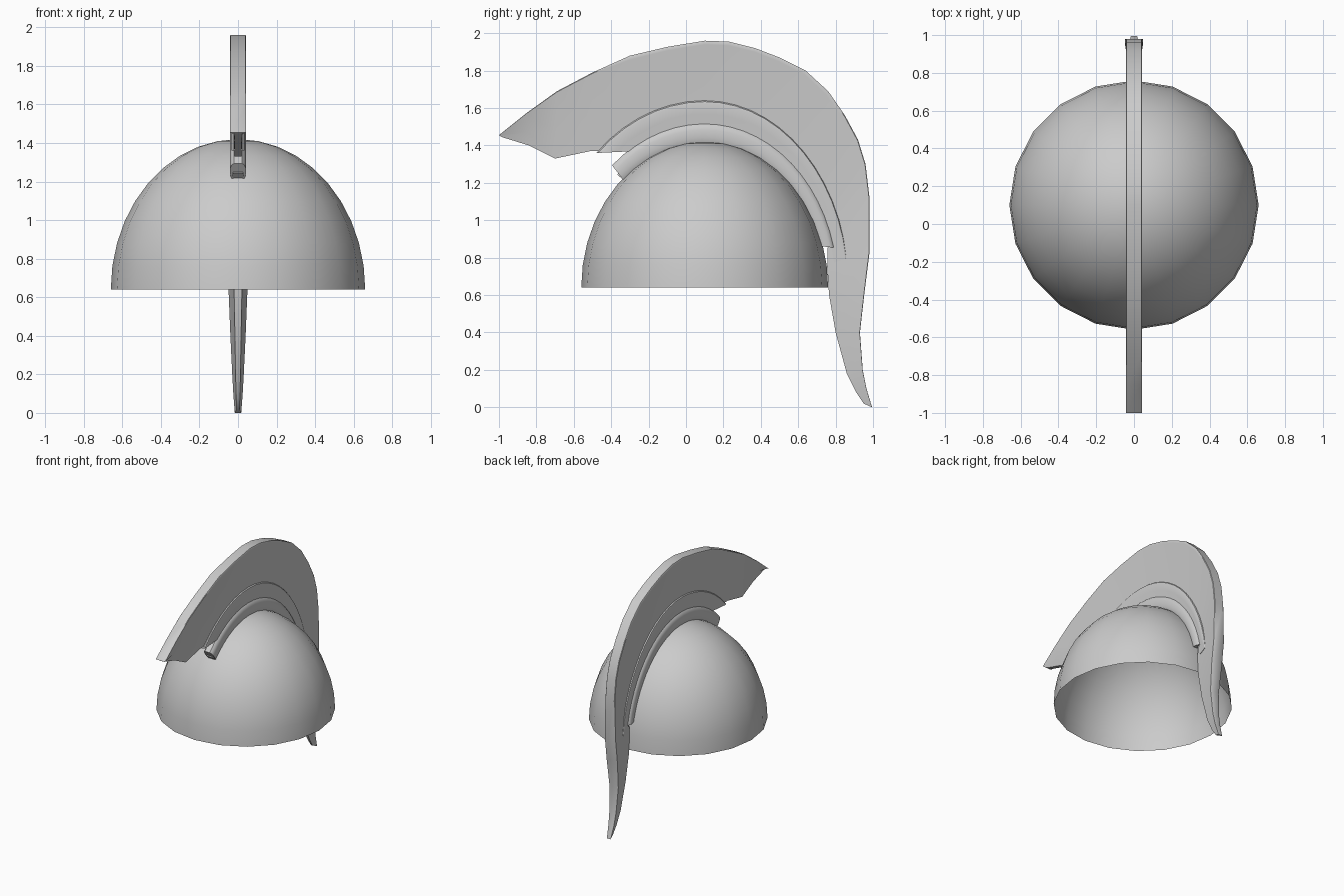
import bpy, bmesh
from math import radians, sin, cos, pi

if "Cube" in bpy.data.objects:
    bpy.data.objects.remove(bpy.data.objects["Cube"])

CY, CZ = 0.1, 0.64   # centre of the dome rim


def finish(name, bm, angle=35, fix=True):
    if fix:
        bmesh.ops.recalc_face_normals(bm, faces=bm.faces)
    me = bpy.data.meshes.new(name)
    bm.to_mesh(me)
    bm.free()
    ob = bpy.data.objects.new(name, me)
    bpy.context.collection.objects.link(ob)
    bpy.ops.object.select_all(action='DESELECT')
    bpy.context.view_layer.objects.active = ob
    ob.select_set(True)
    bpy.ops.object.shade_smooth_by_angle(angle=radians(angle))
    return ob


def loft(name, stations, section):
    """Sweep a mirrored section: stations = (outer, inner, width), section = (fraction inward, half width)."""
    bm = bmesh.new()
    rings = []
    for (y0, z0), (y1, z1), w in stations:
        side = [(h * w, y0 + (y1 - y0) * t, z0 + (z1 - z0) * t) for t, h in section]
        ring = side + [(-x, y, z) for x, y, z in reversed(side)]
        rings.append([bm.verts.new(p) for p in ring])
    n = len(rings[0])
    for a, b in zip(rings, rings[1:]):
        for i in range(n):
            j = (i + 1) % n
            bm.faces.new((a[i], a[j], b[j], b[i]))
    bm.faces.new(rings[0])
    bm.faces.new(rings[-1])
    return finish(name, bm)


def arc(a_back, a_front, b, start, end, n=20):
    pts = []
    for i in range(n + 1):
        t = radians(start + (end - start) * i / n)
        a = a_back if cos(t) > 0 else a_front
        pts.append((CY + a * cos(t), CZ + b * sin(t)))
    return pts


# open dome shell
bm = bmesh.new()
rows, sides = 10, 20
prev = None
for r in range(rows):
    t = r / rows * pi / 2
    ring = [bm.verts.new((0.66 * cos(t) * cos(2 * pi * i / sides),
                          CY + 0.66 * cos(t) * sin(2 * pi * i / sides),
                          CZ + 0.78 * sin(t))) for i in range(sides)]
    if prev:
        for i in range(sides):
            j = (i + 1) % sides
            bm.faces.new((prev[i], prev[j], ring[j], ring[i]))
    prev = ring
top = bm.verts.new((0, CY, CZ + 0.78))
for i in range(sides):
    bm.faces.new((prev[i], prev[(i + 1) % sides], top))
finish("helmet_dome", bm, fix=False)

# tall plume with hanging tail: outer edge, inner edge
plume = [
    (-1, 1.455, -.985, 1.445), (-.85, 1.575, -.84, 1.40), (-.69, 1.69, -.70, 1.33),
    (-.5, 1.79, -.51, 1.37), (-.3, 1.88, -.33, 1.37), (-.1, 1.927, -.12, 1.48),
    (.1, 1.96, .1, 1.51), (.23, 1.955, .2, 1.5), (.37, 1.92, .3, 1.47),
    (.5, 1.87, .4, 1.42), (.64, 1.80, .48, 1.36), (.76, 1.69, .56, 1.28),
    (.85, 1.56, .63, 1.2), (.92, 1.43, .68, 1.12), (.96, 1.3, .73, 1.03),
    (.98, 1.13, .76, .93), (.98, .82, .755, .75), (.955, .62, .765, .6),
    (.93, .4, .80, .4), (.945, .2, .86, .18), (.965, .1, .91, .08), (.995, 0, .95, .02)]


def plume_width(z):
    return 1.0 if z > 1 else 0.4 + 0.75 * min(1, z / 0.6) ** 0.8


loft("crest_plume", [((a, b), (c, d), plume_width(b)) for a, b, c, d in plume],
     [(0, .039), (.012, .042), (.045, .041), (.6, .026), (1, .017)])

# raised band at the foot of the plume
outer = arc(.77, .835, 1.0, 9, 134)
inner = arc(.70, .72, .86, 9, 122)
loft("crest_band", [(o, i, 1) for o, i in zip(outer, inner)],
     [(0, .024), (.04, .031), (.12, .034), (.5, .030), (1, .026)])

# rounded holder on the dome
outer = arc(.715, .74, .88, 14, 132)
inner = arc(.64, .65, .76, 17, 131.5)
loft("crest_holder", [(o, i, 1) for o, i in zip(outer, inner)],
     [(0, .022), (.1, .034), (.3, .041), (.65, .041), (.85, .036), (1, .028)])

# small front clip under the holder
loft("holder_clip", [((-.30, 1.29), (-.29, 1.24), 1), ((-.368, 1.245), (-.335, 1.215), 1)],
     [(0, .025), (.6, .032), (1, .025)])
